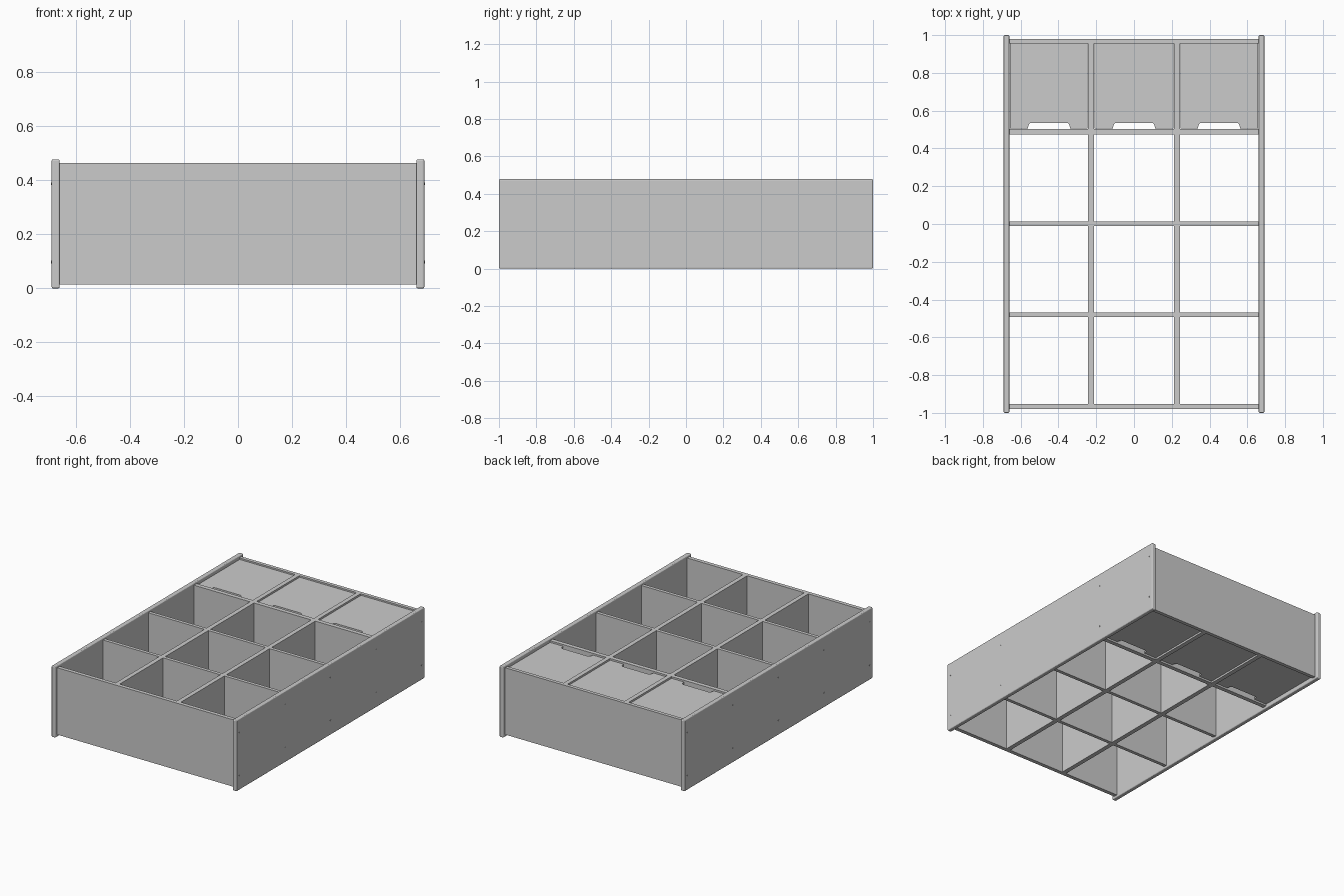
import bpy, bmesh, math
from mathutils import Matrix

if "Cube" in bpy.data.objects:
    bpy.data.objects.remove(bpy.data.objects["Cube"])


def finish(name, bm):
    bmesh.ops.recalc_face_normals(bm, faces=bm.faces)
    me = bpy.data.meshes.new(name)
    bm.to_mesh(me)
    bm.free()
    ob = bpy.data.objects.new(name, me)
    bpy.context.collection.objects.link(ob)
    return ob


def board(name, x0, x1, y0, y1, z0, z1, bevel=0.0):
    bm = bmesh.new()
    m = (Matrix.Translation(((x0 + x1) / 2, (y0 + y1) / 2, (z0 + z1) / 2))
         @ Matrix.Diagonal((x1 - x0, y1 - y0, z1 - z0, 1)))
    bmesh.ops.create_cube(bm, size=1, matrix=m)
    ob = finish(name, bm)
    if bevel:
        mod = ob.modifiers.new("rounded_edges", "BEVEL")
        mod.width = bevel
        mod.segments = 3
    return ob


def lid_panel(name, x0, x1, cx, z0, z1):
    # flat panel with a rounded finger notch in the front edge
    y0, y1, depth, r = 0.506, 0.956, 0.03, 0.018
    half = [(0.112, 0), (0.109, 0.013)]
    half += [(0.109 - r + r * math.cos(a), depth - r + r * math.sin(a))
             for a in (0.3, 0.7, 1.15, math.pi / 2)]
    notch = [(cx - u, y0 + v) for u, v in half] + [(cx + u, y0 + v) for u, v in reversed(half)]
    pts = [(x0, y0)] + notch + [(x1, y0), (x1, y1), (x0, y1)]
    bm = bmesh.new()
    f = bm.faces.new([bm.verts.new((x, y, z0)) for x, y in pts])
    ext = bmesh.ops.extrude_face_region(bm, geom=[f])
    vs = [g for g in ext["geom"] if isinstance(g, bmesh.types.BMVert)]
    bmesh.ops.translate(bm, vec=(0, 0, z1 - z0), verts=vs)
    return finish(name, bm)


LOW, HIGH = 0.015, 0.465
DIV, HALF = 0.228, 0.015

# Outer frame
for s, n in ((-1, "left"), (1, "right")):
    xs = sorted((s * 0.66, s * 0.69))
    board(n + "_side_board", *xs, -1, 1, 0, 0.478, 0.006)
board("front_board", -0.66, 0.66, -0.98, -0.954, LOW, HIGH)
board("back_board", -0.66, 0.66, 0.956, 0.98, LOW, HIGH)

# Long dividers
for s, n in ((-1, "left"), (1, "right")):
    board(n + "_long_divider", s * DIV - HALF, s * DIV + HALF, -0.954, 0.956, LOW, HIGH)

# Cross dividers and panels, one per bay
bays = (("left", -0.66, -DIV - HALF, -0.45),
        ("middle", -DIV + HALF, DIV - HALF, 0),
        ("right", DIV + HALF, 0.66, 0.45))
rows = (("front", -0.492, -0.469), ("centre", -0.011, 0.012), ("rear", 0.474, 0.503))
for bay, x0, x1, cx in bays:
    for row, y0, y1 in rows:
        board(f"{row}_{bay}_cross_divider", x0, x1, y0, y1, LOW, HIGH)
    lid_panel(bay + "_top_panel", x0 + 0.003, x1 - 0.003, cx, 0.44, 0.455)
    lid_panel(bay + "_bottom_panel", x0 + 0.003, x1 - 0.003, cx, 0.025, 0.04)

# Screw heads on both sides
bm = bmesh.new()
for s in (-1, 1):
    for y in (-0.968, -0.482, 0, 0.485, 0.968):
        for z in (0.098, 0.388):
            m = Matrix.Translation((s * 0.689, y, z)) @ Matrix.Rotation(math.pi / 2, 4, 'Y')
            bmesh.ops.create_cone(bm, cap_ends=True, segments=12, radius1=0.005,
                                  radius2=0.005, depth=0.006, matrix=m)
finish("screw_heads", bm)
